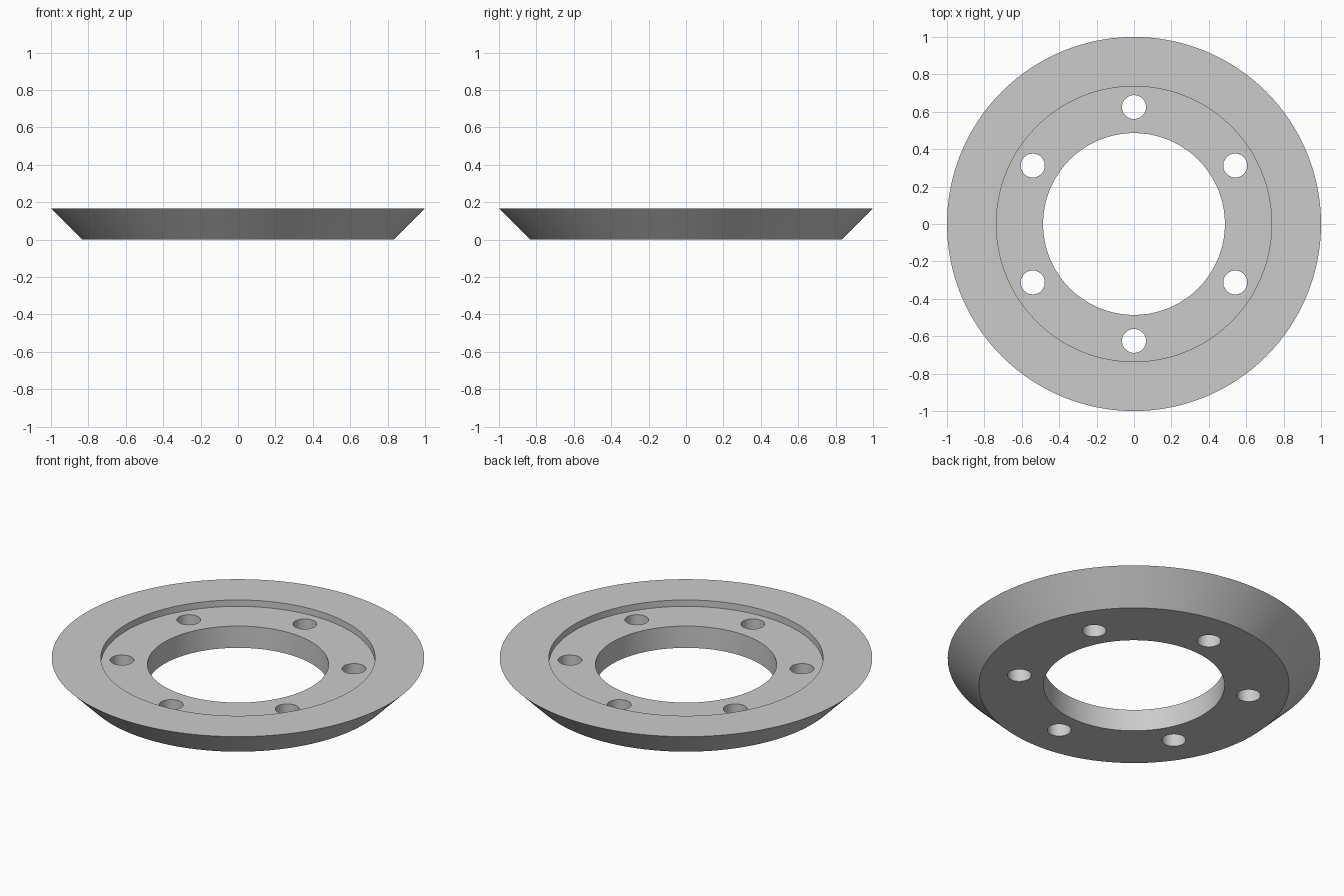
import bpy
import bmesh
from math import cos, sin, tau, radians

HEIGHT = 0.167
SEAT = 0.129          # height of the recessed bolt face
BOLT_CIRCLE = 0.625
BOLTS = 6

old = bpy.data.objects.get("Cube")
if old:
    bpy.data.objects.remove(old, do_unlink=True)

# Single grey metal
grey = bpy.data.materials.new("grey metal")
grey.use_nodes = True
colour = (0.6, 0.6, 0.6, 1)
grey.diffuse_color = colour
grey.node_tree.nodes["Principled BSDF"].inputs["Base Color"].default_value = colour


def lathe(name, profile, steps):
    """Revolve a closed (radius, height) profile around z."""
    bm = bmesh.new()
    verts = [bm.verts.new((r, 0, z)) for r, z in profile]
    edges = [bm.edges.new((v, verts[i - 1])) for i, v in enumerate(verts)]
    bmesh.ops.spin(bm, geom=verts + edges, cent=(0, 0, 0), axis=(0, 0, 1),
                   angle=tau, steps=steps, use_merge=True)
    bmesh.ops.remove_doubles(bm, verts=bm.verts, dist=0.0001)
    bmesh.ops.recalc_face_normals(bm, faces=bm.faces)
    mesh = bpy.data.meshes.new(name)
    bm.to_mesh(mesh)
    bm.free()
    obj = bpy.data.objects.new(name, mesh)
    bpy.context.collection.objects.link(obj)
    return obj


# Ring with a bevelled outside, a stepped recess and a straight bore
ring = lathe("flange_ring", [(0.486, 0), (0.833, 0), (1, HEIGHT),
                             (0.736, HEIGHT), (0.736, SEAT), (0.486, SEAT)], 128)
ring.data.materials.append(grey)

# Bolt hole cutters, joined in one mesh
bm = bmesh.new()
for i in range(BOLTS):
    a = tau * (i + 0.5) / BOLTS
    made = bmesh.ops.create_cone(bm, cap_ends=True, segments=48, radius1=0.064,
                                 radius2=0.064, depth=1)
    bmesh.ops.translate(bm, verts=made["verts"],
                        vec=(BOLT_CIRCLE * cos(a), BOLT_CIRCLE * sin(a), 0))
mesh = bpy.data.meshes.new("bolt_hole_cutter")
bm.to_mesh(mesh)
bm.free()
mesh.materials.append(grey)
cutter = bpy.data.objects.new("bolt_hole_cutter", mesh)
bpy.context.collection.objects.link(cutter)

# Drill the holes and bake the result
bpy.ops.object.select_all(action="DESELECT")
bpy.context.view_layer.objects.active = ring
ring.select_set(True)
drill = ring.modifiers.new("bolt_holes", "BOOLEAN")
drill.operation = "DIFFERENCE"
drill.solver = "EXACT"
drill.object = cutter
bpy.ops.object.modifier_apply(modifier=drill.name)
bpy.data.objects.remove(cutter, do_unlink=True)

bpy.ops.object.shade_smooth_by_angle(angle=radians(30))
